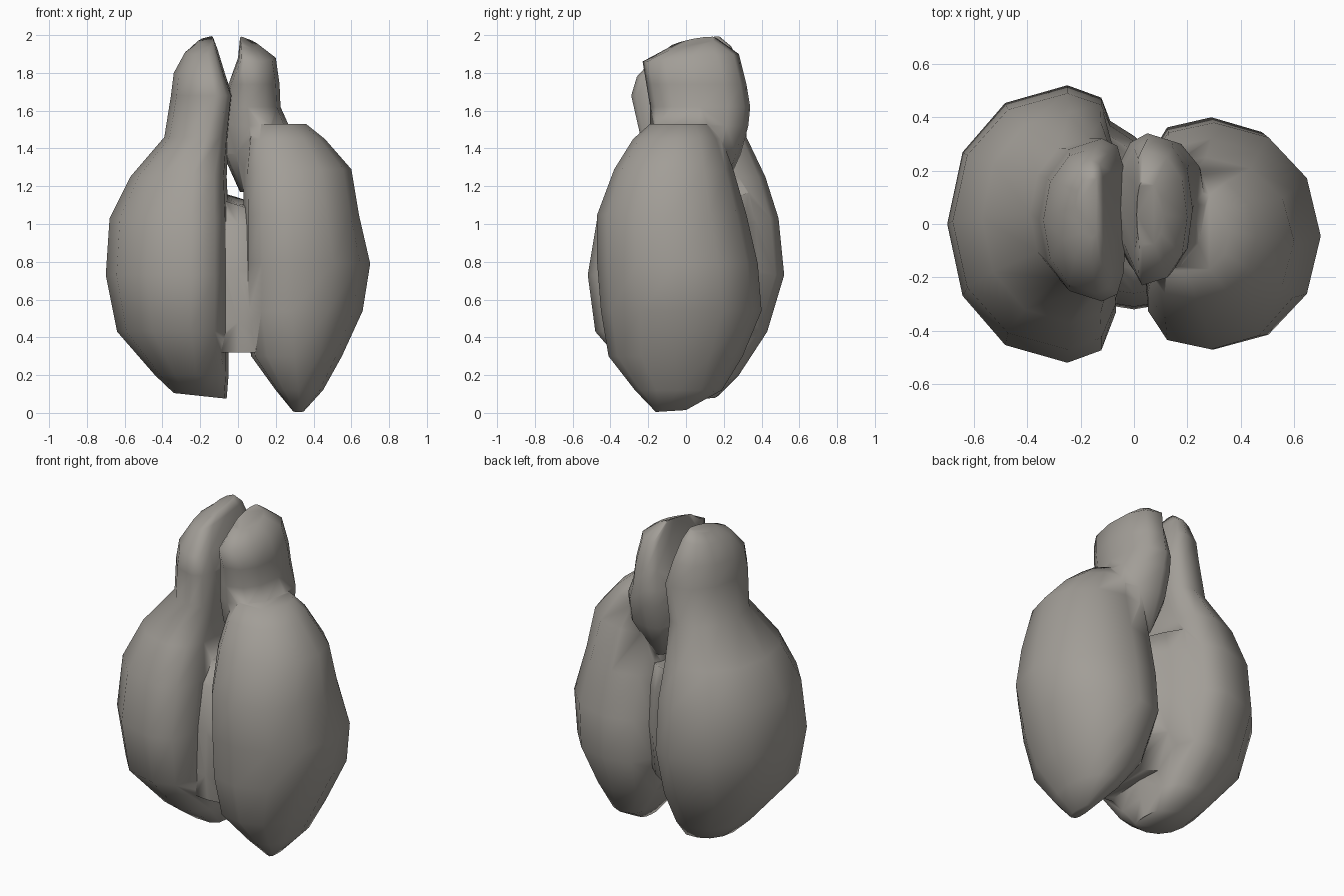
import bpy, math

grey = bpy.data.materials.new("warm_grey")
grey.diffuse_color = (0.36, 0.34, 0.31, 1)


def spow(v, p):
    return math.copysign(abs(v) ** p, v)


def loft(name, rings, sides=12, neg=1.0, pos=1.0, skew=0.0):
    """Rings: (z, x0, x1, y0, y1, x of widest point, tilt along y, tilt along x).
    neg / pos: roundness exponent of the -x and +x halves (small = boxy).
    skew: slants the back half of each ring in plan."""
    verts, faces = [], []
    for z, x0, x1, y0, y1, xm, ty, tx in rings:
        ym, ry = (y0 + y1) / 2, (y1 - y0) / 2
        for i in range(sides):
            a = 2 * math.pi * i / sides
            c, s = math.cos(a), math.sin(a)
            if abs(c) > 0.01:
                p = pos if c > 0 else neg
                c, s = spow(c, p), spow(s, p)
            x = xm + c * ((x1 - xm) if c > 0 else (xm - x0))
            y = ym + ry * s + (skew * x if s > 0.3 else 0)
            verts.append((x, y, z + ty * s + tx * c))
    n = len(rings)
    for k in range(n - 1):
        for i in range(sides):
            j = (i + 1) % sides
            faces.append((k * sides + i, k * sides + j,
                          (k + 1) * sides + j, (k + 1) * sides + i))
    faces.append(tuple(reversed(range(sides))))
    faces.append(tuple(range((n - 1) * sides, n * sides)))
    me = bpy.data.meshes.new(name)
    me.from_pydata(verts, [], faces)
    me.materials.append(grey)
    ob = bpy.data.objects.new(name, me)
    bpy.context.collection.objects.link(ob)
    return ob


# Left lobe running up into its lens-shaped neck
body = loft("lobed_body", [
    (0.09, -0.34, -0.06, -0.13, 0.17, -0.20, 0, -0.015),
    (0.20, -0.44, -0.05, -0.28, 0.28, -0.22, 0, 0),
    (0.43, -0.64, -0.05, -0.48, 0.43, -0.25, 0, 0),
    (0.73, -0.70, -0.05, -0.52, 0.52, -0.25, 0, 0),
    (1.03, -0.68, -0.05, -0.47, 0.49, -0.25, 0, 0),
    (1.25, -0.57, -0.06, -0.37, 0.42, -0.24, 0, 0),
    (1.46, -0.39, -0.05, -0.24, 0.32, -0.17, 0, 0),
    (1.68, -0.355, -0.03, -0.29, 0.32, -0.12, 0, 0),
    (1.80, -0.34, -0.07, -0.26, 0.29, -0.14, 0.02, 0),
    (1.92, -0.28, -0.11, -0.15, 0.24, -0.16, 0.02, 0.01),
    (1.965, -0.22, -0.13, -0.05, 0.18, -0.16, 0.025, 0.01),
], neg=0.95, pos=0.65)

# Right lobe
right_lobe = loft("right_lobe", [
    (0.01, 0.29, 0.35, -0.16, 0.0, 0.33, 0.005, 0),
    (0.12, 0.20, 0.45, -0.27, 0.19, 0.32, 0, 0),
    (0.30, 0.07, 0.55, -0.41, 0.30, 0.30, 0, 0),
    (0.54, 0.03, 0.66, -0.45, 0.40, 0.29, 0, 0),
    (0.79, 0.03, 0.70, -0.47, 0.38, 0.30, 0, 0),
    (1.05, 0.03, 0.64, -0.47, 0.32, 0.29, 0, 0),
    (1.29, 0.03, 0.60, -0.38, 0.25, 0.27, 0, 0),
    (1.45, 0.05, 0.46, -0.28, 0.19, 0.23, 0, 0),
    (1.53, 0.08, 0.36, -0.19, 0.13, 0.20, 0, 0),
], neg=0.65, pos=0.97)

# Right neck, touching the left one and flaring into the right lobe
right_neck = loft("right_neck", [
    (1.17, 0.01, 0.13, -0.06, 0.20, 0.05, 0, 0),
    (1.37, -0.08, 0.28, -0.16, 0.29, 0.06, 0, 0),
    (1.52, -0.09, 0.27, -0.19, 0.33, 0.06, 0, 0),
    (1.62, -0.08, 0.225, -0.19, 0.34, 0.05, 0, 0),
    (1.74, -0.05, 0.22, -0.21, 0.32, 0.05, 0, 0),
    (1.88, 0.00, 0.20, -0.23, 0.28, 0.03, 0.02, 0),
    (1.96, 0.01, 0.11, -0.09, 0.16, 0.03, 0.025, -0.02),
], pos=0.85)

# Web joining the two lobes, slanted at the back to fill the groove
web = loft("middle_web", [
    (0.32, -0.14, 0.13, -0.30, 0.10, 0, 0, 0),
    (0.48, -0.14, 0.13, -0.32, 0.30, 0, 0, 0),
    (0.75, -0.14, 0.13, -0.31, 0.33, 0, 0, 0),
    (1.00, -0.14, 0.12, -0.26, 0.31, 0, 0, -0.02),
    (1.12, -0.13, 0.12, -0.17, 0.27, 0, 0.02, -0.04),
], sides=8, neg=0.2, pos=0.2, skew=-0.8)

# Fuse everything into one continuous skin
bpy.ops.object.select_all(action='DESELECT')
bpy.context.view_layer.objects.active = body
body.select_set(True)
for part in (web, right_lobe, right_neck):
    mod = body.modifiers.new("fuse", 'BOOLEAN')
    mod.operation, mod.solver, mod.object = 'UNION', 'EXACT', part
    bpy.ops.object.modifier_apply(modifier=mod.name)
    bpy.data.objects.remove(part)
bpy.ops.object.shade_smooth_by_angle(angle=math.radians(80))
